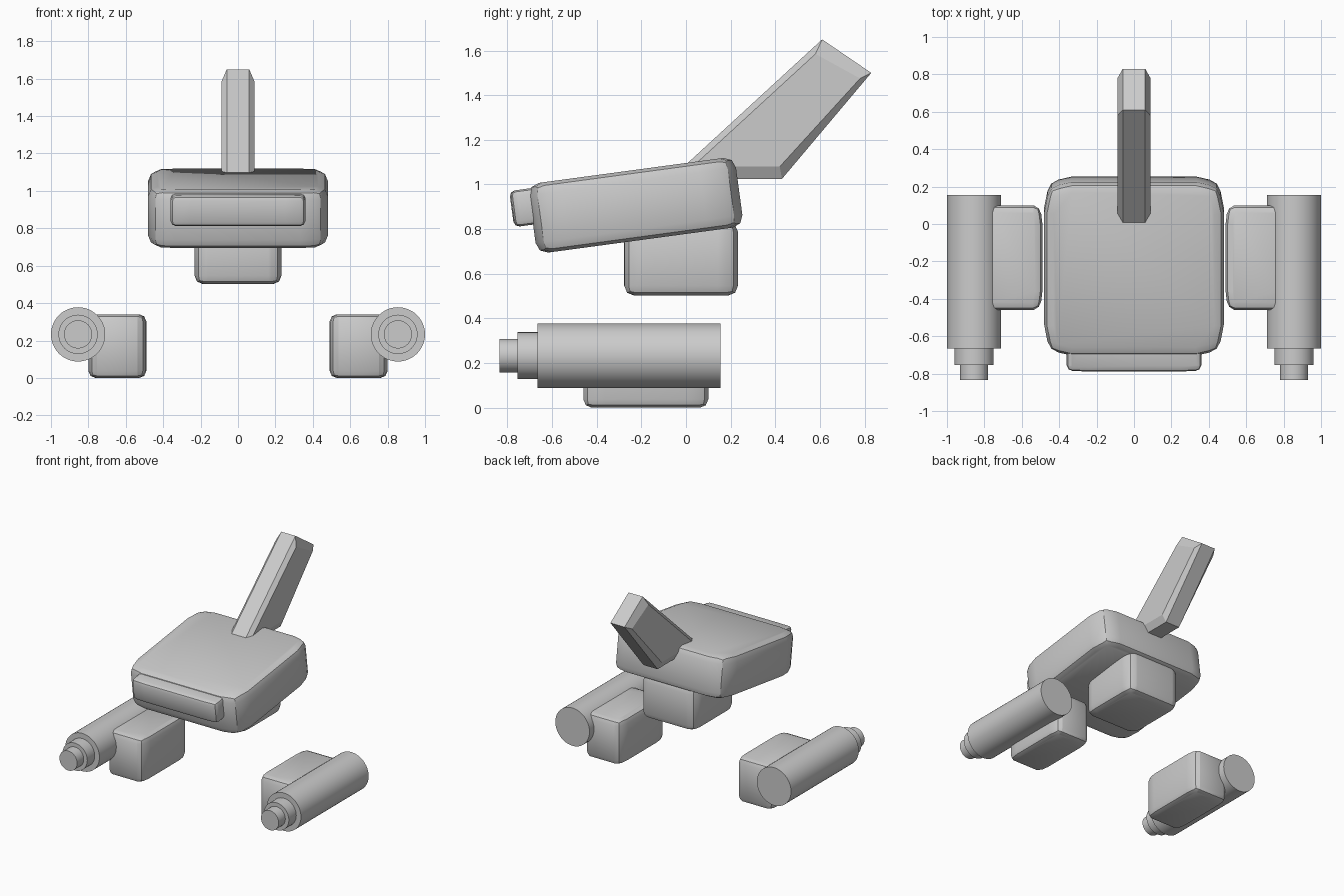
import bpy, bmesh, math
from mathutils import Matrix, Vector

cube = bpy.data.objects.get("Cube")
if cube:
    bpy.data.objects.remove(cube, do_unlink=True)

grey = bpy.data.materials.new("light grey")
grey.use_nodes = True
grey.diffuse_color = (0.6, 0.6, 0.6, 1)
grey.node_tree.nodes["Principled BSDF"].inputs["Base Color"].default_value = (0.6, 0.6, 0.6, 1)


def finish(name, bm, smooth=True):
    bmesh.ops.recalc_face_normals(bm, faces=bm.faces[:])
    mesh = bpy.data.meshes.new(name)
    bm.to_mesh(mesh)
    bm.free()
    mesh.materials.append(grey)
    ob = bpy.data.objects.new(name, mesh)
    bpy.context.collection.objects.link(ob)
    if smooth:
        bpy.ops.object.select_all(action='DESELECT')
        ob.select_set(True)
        bpy.context.view_layer.objects.active = ob
        bpy.ops.object.shade_smooth_by_angle(angle=math.radians(32))
    return ob


def soft_box(name, center, size, bevel, bulge=0.01, tilt=0):
    """Box with slightly bulging sides and rounded edges."""
    hx, hy, hz = (s / 2 for s in size)
    cx, cy = hx - bulge, hy - bulge
    corner = [(hx, hy * 0.65), (cx, cy), (hx * 0.7, hy)]
    outline = (corner + [(-x, y) for x, y in reversed(corner)]
               + [(-x, -y) for x, y in corner] + [(x, -y) for x, y in reversed(corner)])
    bm = bmesh.new()
    base = bm.faces.new([bm.verts.new((x, y, -hz)) for x, y in outline])
    top = bmesh.ops.extrude_face_region(bm, geom=[base])["geom"]
    bmesh.ops.translate(bm, vec=(0, 0, 2 * hz),
                        verts=[g for g in top if isinstance(g, bmesh.types.BMVert)])
    bmesh.ops.recalc_face_normals(bm, faces=bm.faces[:])
    sharp = [e for e in bm.edges if e.calc_face_angle(0) > math.radians(35)]
    bmesh.ops.bevel(bm, geom=sharp, offset=bevel, segments=2, profile=0.5,
                    affect='EDGES', clamp_overlap=True)
    bm.transform(Matrix.Translation(center) @ Matrix.Rotation(tilt, 4, 'X'))
    return finish(name, bm)


def barrel(name, x):
    """Stepped cylinder lying along y."""
    bm = bmesh.new()
    for radius, front, back in [(0.145, -0.665, 0.155), (0.105, -0.755, -0.6), (0.075, -0.835, -0.7)]:
        place = (Matrix.Translation((x, (front + back) / 2, 0.233))
                 @ Matrix.Rotation(math.pi / 2, 4, 'X'))
        bmesh.ops.create_cone(bm, cap_ends=True, segments=48, radius1=radius,
                              radius2=radius, depth=back - front, matrix=place)
    return finish(name, bm)


# Tilted body with a front panel, and the block beneath
tilt = math.radians(7.7)
soft_box("body", (0, -0.225, 0.907), (0.96, 0.935, 0.315), 0.05, 0.027, tilt)
soft_box("front_panel", (0, -0.682, 0.903), (0.72, 0.2, 0.163), 0.025, 0.005, tilt)
soft_box("lower_block", (0, -0.022, 0.667), (0.465, 0.51, 0.33), 0.045)

# Slanted fin: full outline in the middle, narrowed outline on the side faces
full = [(-0.07, 1.025), (0.61, 1.65), (0.83, 1.5), (0.43, 1.025)]
narrow = [(0.03, 1.08), (0.58, 1.585), (0.78, 1.475), (0.42, 1.08)]
bm = bmesh.new()
rings = [[bm.verts.new((x, y, z)) for y, z in pts]
         for x, pts in [(-0.088, narrow), (-0.06, full), (0.06, full), (0.088, narrow)]]
for a, b in zip(rings, rings[1:]):
    for i in range(4):
        j = (i + 1) % 4
        bm.faces.new((a[i], a[j], b[j], b[i]))
bm.faces.new(rings[0])
bm.faces.new(rings[-1])
finish("fin", bm, smooth=False)

# Side pods with stepped barrels
for side, sx in (("left", 1), ("right", -1)):
    soft_box(side + "_pod", (sx * 0.645, -0.18, 0.17), (0.31, 0.56, 0.34), 0.04)
    barrel(side + "_barrel", sx * 0.855)
